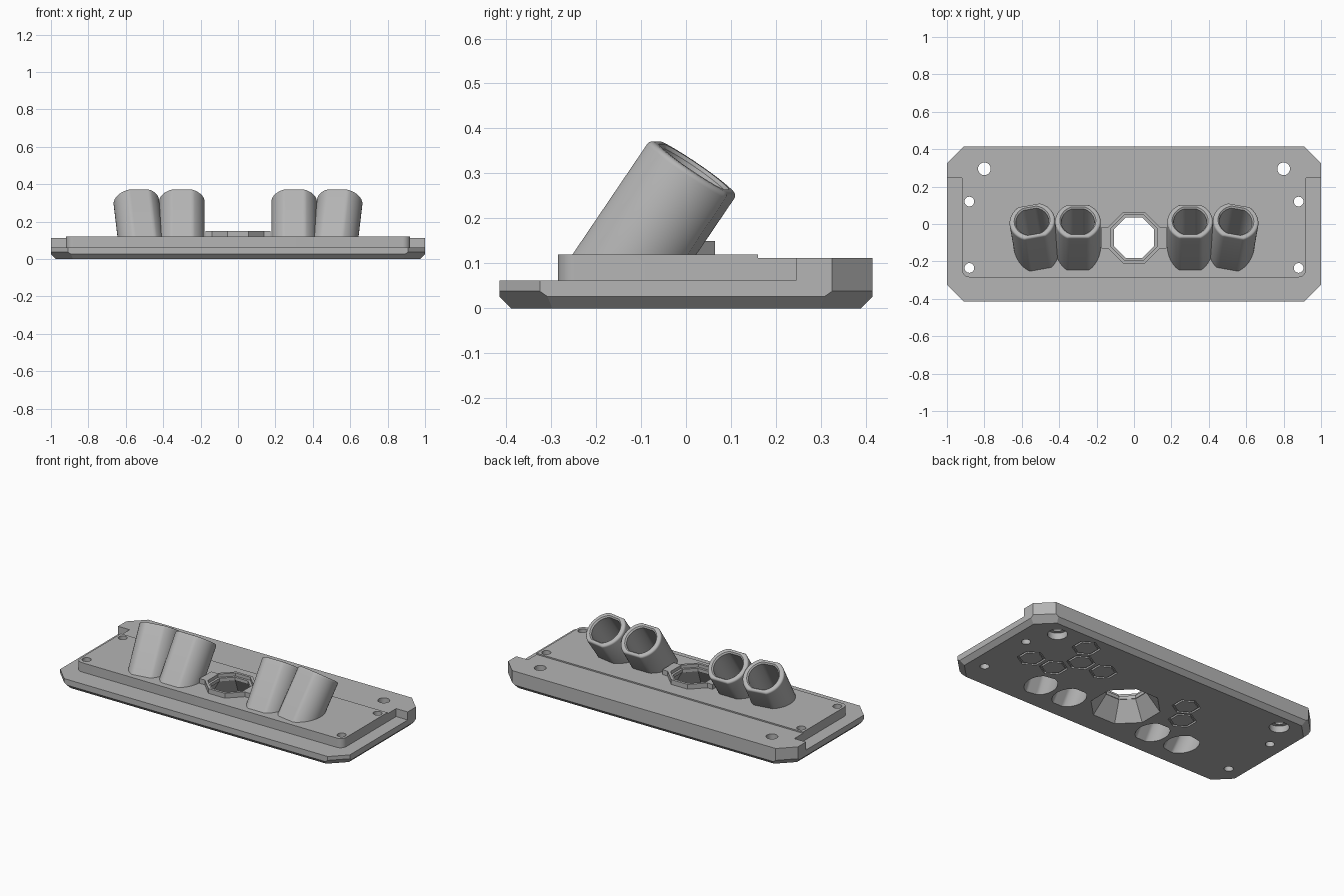
import bpy, bmesh, math
from mathutils import Matrix, Vector

if "Cube" in bpy.data.objects:
    bpy.data.objects.remove(bpy.data.objects["Cube"], do_unlink=True)

GREY = (0.46, 0.46, 0.46, 1)
grey = bpy.data.materials.new("matte_grey")
grey.use_nodes = True
grey.diffuse_color = GREY
grey.node_tree.nodes["Principled BSDF"].inputs["Base Color"].default_value = GREY


def trim(bm, co, no):
    """Remove everything on the normal side of a plane and cap the cut."""
    bmesh.ops.bisect_plane(bm, geom=bm.verts[:] + bm.edges[:] + bm.faces[:], dist=1e-6,
                           plane_co=co, plane_no=no, clear_outer=True)
    bmesh.ops.holes_fill(bm, edges=[e for e in bm.edges if e.is_boundary])


def loft(name, loops, matrix=Matrix(), planes=(), ring=False):
    """Skin closed loops of equal length; capped, or closed on itself as a ring."""
    bm = bmesh.new()
    rows = [[bm.verts.new(matrix @ Vector(p)) for p in loop] for loop in loops]
    pairs = list(zip(rows, rows[1:])) + ([(rows[-1], rows[0])] if ring else [])
    for a, b in pairs:
        for i in range(len(a)):
            j = (i + 1) % len(a)
            bm.faces.new((a[i], a[j], b[j], b[i]))
    if not ring:
        bm.faces.new(rows[0][::-1])
        bm.faces.new(rows[-1])
    for co, no in planes:
        trim(bm, co, no)
    bmesh.ops.recalc_face_normals(bm, faces=bm.faces)
    mesh = bpy.data.meshes.new(name)
    bm.to_mesh(mesh)
    bm.free()
    mesh.materials.append(grey)
    obj = bpy.data.objects.new(name, mesh)
    bpy.context.collection.objects.link(obj)
    return obj


def combine(target, tool, operation="DIFFERENCE"):
    """Apply a boolean and discard the tool."""
    mod = target.modifiers.new("cut", "BOOLEAN")
    mod.operation, mod.solver, mod.object = operation, "EXACT", tool
    bpy.context.view_layer.objects.active = target
    bpy.ops.object.modifier_apply(modifier=mod.name)
    bpy.data.objects.remove(tool, do_unlink=True)


def ngon(r, z, n, x=0, y=0, turn=0.0):
    return [(x + r * math.cos(math.tau * i / n + turn),
             y + r * math.sin(math.tau * i / n + turn), z) for i in range(n)]


def octagon(apothem, z):
    return ngon(apothem / math.cos(math.pi / 8), z, 8, 0, SOCKET_Y, math.pi / 8)


def flat_round(r, flat, z):
    """Circle with its front and back flattened."""
    return [(x, max(-flat, min(flat, y)), z) for x, y, z in ngon(r, z, 64)]


def rect(x0, x1, y0, y1, z):
    return [(x0, y0, z), (x1, y0, z), (x1, y1, z), (x0, y1, z)]


def box(name, x0, x1, y0, y1, z0, z1, planes=()):
    return loft(name, [rect(x0, x1, y0, y1, z) for z in (z0, z1)], planes=planes)


def finish(obj):
    bpy.ops.object.select_all(action="DESELECT")
    obj.select_set(True)
    bpy.context.view_layer.objects.active = obj
    bpy.ops.object.shade_smooth_by_angle(angle=math.radians(30))


SOCKET_Y = -0.073
W, D = 1.0, 0.415            # half width and half depth
LEDGE, REAR, DECK = 0.062, 0.112, 0.12
CORNER = W + D - 0.09

# Base slab with clipped corners and a chamfered underside
planes = []
for sx in (-1, 1):
    planes.append(((sx * (W - 0.026), 0, 0), (sx, 0, -1)))
    planes.append(((0, sx * (D - 0.026), 0), (0, sx, -1)))
    for sy in (-1, 1):
        planes.append(((sx * CORNER, 0, 0), (sx, sy, 0)))
        planes.append(((sx * CORNER, 0, 0.038), (sx, sy, -math.sqrt(2))))
plate = box("panel_plate", -W, W, -D, D, 0, DECK, planes)

# Lower ledge around the front and sides, with rounded deck corners
arc = [(0.88 + 0.04 * math.cos(t), -0.245 - 0.04 * math.sin(t))
       for t in [math.pi / 2 * i / 8 for i in range(9)]]
outline = [(-1.1, 0.245), (-1.1, -0.6), (1.1, -0.6), (1.1, 0.245), (0.92, 0.245)]
outline += arc + [(-x, y) for x, y in arc[::-1]] + [(-0.92, 0.245)]
combine(plate, loft("ledge_cutter", [[(x, y, z) for x, y in outline] for z in (LEDGE, 0.3)]))
# Slightly lower rear strip
combine(plate, box("rear_cutter", -1.2, 1.2, 0.16, 0.6, REAR, 0.3))

# Screw holes: counterbored at the rear, plain at the deck corners
for s in (-1, 1):
    steps = [(0.056, -0.1), (0.056, 0.04), (0.034, 0.04), (0.034, 0.3)]
    combine(plate, loft("screw_cutter", [ngon(r, z, 32, s * 0.8, 0.295) for r, z in steps]))
    for y in (0.12, -0.235):
        combine(plate, loft("pin_cutter", [ngon(0.026, z, 24, s * 0.88, y) for z in (-0.1, 0.3)]))

# Flared octagonal opening
combine(plate, loft("funnel_cutter", [octagon(0.198, -0.02), octagon(0.108, 0.115),
                                      octagon(0.108, 0.3)]))

# Hexagonal grooves in the underside
for x, y in [(0.58, 0.28), (0.74, 0), (0.58, 0), (0.5, 0.14), (0.34, 0.14),
             (-0.26, 0.14), (-0.34, 0.01)]:
    sides = [(0.08, -0.05), (0.08, 0.01), (0.066, 0.01), (0.066, -0.05)]
    combine(plate, loft("groove_cutter", [ngon(r, z, 6, x, y, math.pi / 6) for r, z in sides],
                        ring=True))

# Tilted tubes, the outer pair fanned outwards
OUT, OUT_FLAT, BORE, BORE_FLAT, LIP = 0.122, 0.107, 0.088, 0.081, 0.012
for side, label in ((-1, "right"), (1, "left")):
    for x, yaw, spot in ((0.3, 0, "inner"), (0.545, 10, "outer")):
        frame = (Matrix.Translation((side * x, 0.0175, 0.315))
                 @ Matrix.Rotation(math.radians(-side * yaw), 4, "Z")
                 @ Matrix.Rotation(math.radians(-34.5), 4, "X"))
        loops = [flat_round(OUT, OUT_FLAT, -0.6)]
        for i in range(5):
            a = math.pi / 2 * i / 4
            inset = LIP * (1 - math.cos(a))
            loops.append(flat_round(OUT - inset, OUT_FLAT - inset, LIP * (math.sin(a) - 1)))
        tube = loft(f"{label}_{spot}_tube", loops, frame, [((0, 0, 0.1), (0, 0, -1))])
        for target in (tube, plate):
            bore = [flat_round(BORE, BORE_FLAT, z) for z in (-0.7, -0.008)]
            bore += [flat_round(BORE + 0.008, BORE_FLAT + 0.008, z) for z in (0, 0.1)]
            combine(target, loft("bore_cutter", bore, frame))
        finish(tube)
finish(plate)

# Stepped octagonal socket ring with side tabs
socket = loft("socket_ring", [octagon(a, z) for a, z in (
    (0.138, 0.11), (0.138, 0.15), (0.122, 0.15), (0.122, 0.13), (0.108, 0.13), (0.108, 0.11))],
    ring=True)
for s in (-1, 1):
    x0, x1 = sorted((s * 0.13, s * 0.174))
    combine(socket, box("tab", x0, x1, -0.13, -0.015, 0.11, 0.15), "UNION")
finish(socket)
